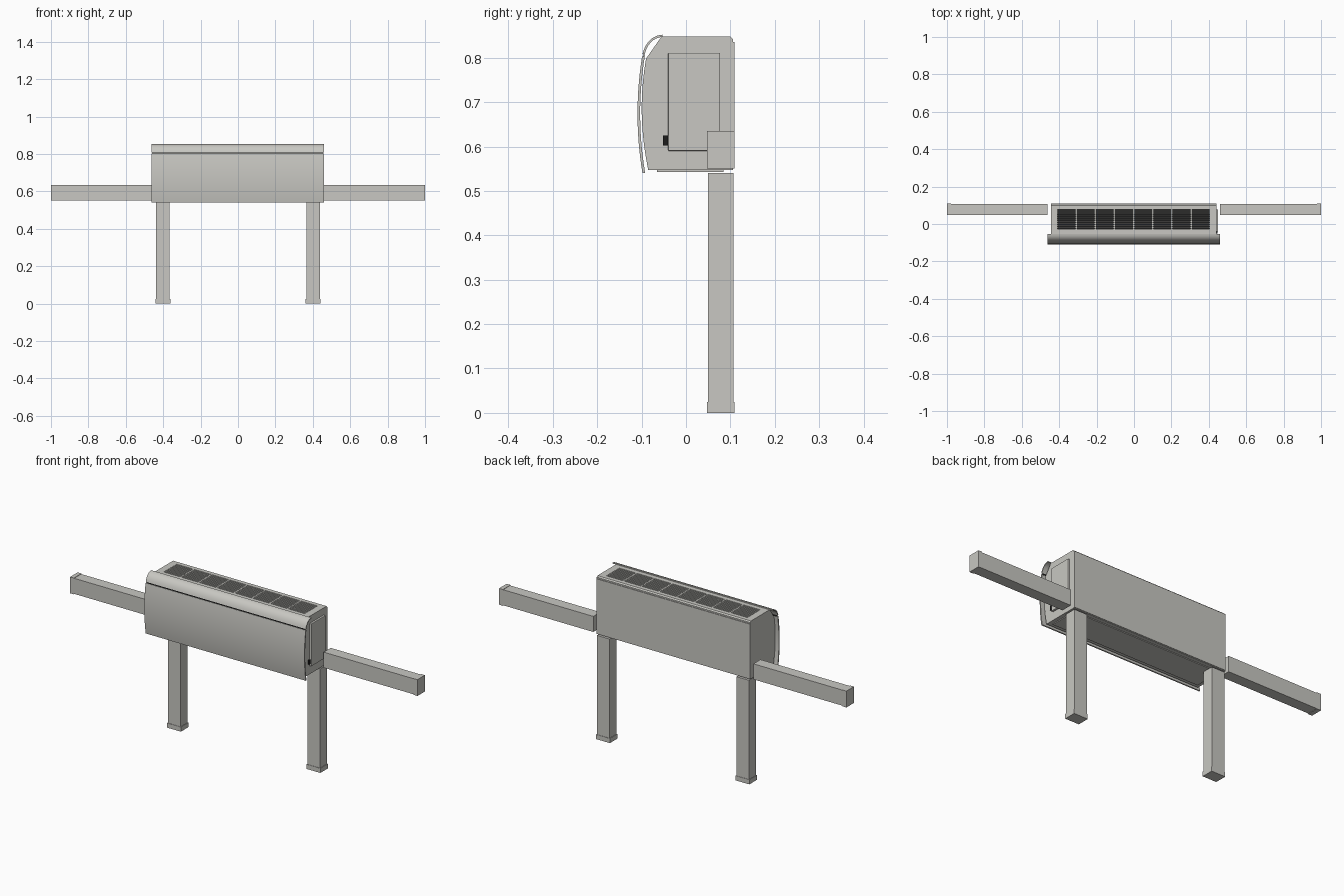
import bpy, bmesh
from math import radians

if "Cube" in bpy.data.objects:
    bpy.data.objects.remove(bpy.data.objects["Cube"], do_unlink=True)


def material(name, rgb):
    m = bpy.data.materials.new(name)
    m.use_nodes = True
    m.diffuse_color = (*rgb, 1)
    m.node_tree.nodes["Principled BSDF"].inputs["Base Color"].default_value = (*rgb, 1)
    return m


GREY = material("warm light grey", (0.58, 0.575, 0.54))
BLACK = material("slot black", (0.012, 0.012, 0.012))


def finish(name, bm, mat, bevel=0, smooth=False):
    bmesh.ops.recalc_face_normals(bm, faces=bm.faces)
    me = bpy.data.meshes.new(name)
    bm.to_mesh(me)
    bm.free()
    me.materials.append(mat)
    ob = bpy.data.objects.new(name, me)
    bpy.context.collection.objects.link(ob)
    if bevel:
        mod = ob.modifiers.new("Soft edges", "BEVEL")
        mod.width, mod.segments = bevel, 2
    if smooth:
        bpy.ops.object.select_all(action="DESELECT")
        ob.select_set(True)
        bpy.context.view_layer.objects.active = ob
        bpy.ops.object.shade_smooth_by_angle(angle=radians(30))
    return ob


def add_box(bm, lo, hi):
    verts = bmesh.ops.create_cube(bm, size=1)["verts"]
    for v in verts:
        v.co = [(a + b) / 2 + c * (b - a) for a, b, c in zip(lo, hi, v.co)]


def box(name, lo, hi, mat=GREY, bevel=0):
    bm = bmesh.new()
    add_box(bm, lo, hi)
    return finish(name, bm, mat, bevel)


def extrude(name, profile, x0, x1, mat=GREY, smooth=False):
    """Sweep a closed (y, z) profile along x."""
    bm = bmesh.new()
    face = bm.faces.new([bm.verts.new((x0, y, z)) for y, z in profile])
    side = bmesh.ops.extrude_face_region(bm, geom=[face])["geom"]
    moved = [g for g in side if isinstance(g, bmesh.types.BMVert)]
    bmesh.ops.translate(bm, vec=(x1 - x0, 0, 0), verts=moved)
    return finish(name, bm, mat, 0, smooth)


def bezier(a, b, c, steps=10):
    return [tuple((1 - t) ** 2 * p + 2 * t * (1 - t) * q + t * t * r
                  for p, q, r in zip(a, b, c))
            for t in (i / steps for i in range(steps + 1))]


def shell(name, path, thickness, x0, x1):
    """Thin curved sheet following a (y, z) path, thickened towards the back."""
    inner = []
    for i, (y, z) in enumerate(path):
        (ya, za), (yb, zb) = path[max(i - 1, 0)], path[min(i + 1, len(path) - 1)]
        dy, dz = yb - ya, zb - za
        length = (dy * dy + dz * dz) ** 0.5
        inner.append((y + dz / length * thickness, z - dy / length * thickness))
    return extrude(name, path + inner[::-1], x0, x1, GREY, True)


# Main casing with its bowed front
front = bezier((-0.085, 0.547), (-0.112, 0.675), (-0.09, 0.798))
casing = extrude("casing", front + [(-0.055, 0.848), (0.1, 0.848), (0.106, 0.842),
                                    (0.106, 0.547)], -0.444, 0.44, GREY, True)
box("back_plate", (-0.444, 0.1, 0.55), (0.44, 0.109, 0.835))

# Curved front cover in two pieces with a seam
shell("front_panel", bezier((-0.098, 0.54), (-0.12, 0.67), (-0.099, 0.803), 14),
      0.006, -0.463, 0.459)
shell("upper_front_trim", bezier((-0.098, 0.809), (-0.087, 0.849), (-0.053, 0.852)),
      0.005, -0.463, 0.459)
box("panel_seam", (-0.459, -0.096, 0.8), (0.455, -0.093, 0.812), BLACK)

# Trough for the outlet grille, cut in the top
cutter = box("grille_cutter", (-0.412, -0.03, 0.832), (0.408, 0.08, 0.9))
cutter.hide_render = True
cutter.hide_set(True)
cutter.display_type = "WIRE"
cut = casing.modifiers.new("Grille trough", "BOOLEAN")
cut.operation, cut.solver, cut.object = "DIFFERENCE", "EXACT", cutter
box("grille_floor", (-0.412, -0.03, 0.831), (0.408, 0.08, 0.836), BLACK)

# Grille slats and dividers
bm = bmesh.new()
ROWS, COLUMNS = 10, 8
for i in range(ROWS + 1):
    y = -0.03 + 0.11 * i / ROWS
    add_box(bm, (-0.412, y - 0.0022, 0.836), (0.408, y + 0.0022, 0.848))
for i in range(COLUMNS + 1):
    x = -0.412 + 0.82 * i / COLUMNS
    add_box(bm, (x - 0.004, -0.03, 0.836), (x + 0.004, 0.08, 0.848))
finish("outlet_grille", bm, GREY)

# Service cover and switch on the left end
box("service_cover", (0.43, -0.04, 0.59), (0.45, 0.077, 0.811), GREY, 0.002)
box("switch", (0.43, -0.052, 0.602), (0.446, -0.04, 0.625), BLACK)

# Bottom tray
box("bottom_tray", (-0.425, -0.065, 0.543), (0.42, 0.085, 0.55))

# Side ducts and legs, each with an end cap
for side, name, inner in ((1, "left", 0.459), (-1, "right", 0.463)):
    def span(a, b, y0, z0, y1, z1):
        xs = sorted((side * a, side * b))
        return (xs[0], y0, z0), (xs[1], y1, z1)
    box(name + "_duct", *span(inner, 0.98, 0.049, 0.552, 0.107, 0.633))
    box(name + "_duct_cap", *span(0.978, 1.0, 0.047, 0.55, 0.109, 0.635))
    box(name + "_leg", *span(0.365, 0.438, 0.049, 0.023, 0.107, 0.54))
    box(name + "_leg_cap", *span(0.362, 0.441, 0.047, 0.0, 0.109, 0.024))
